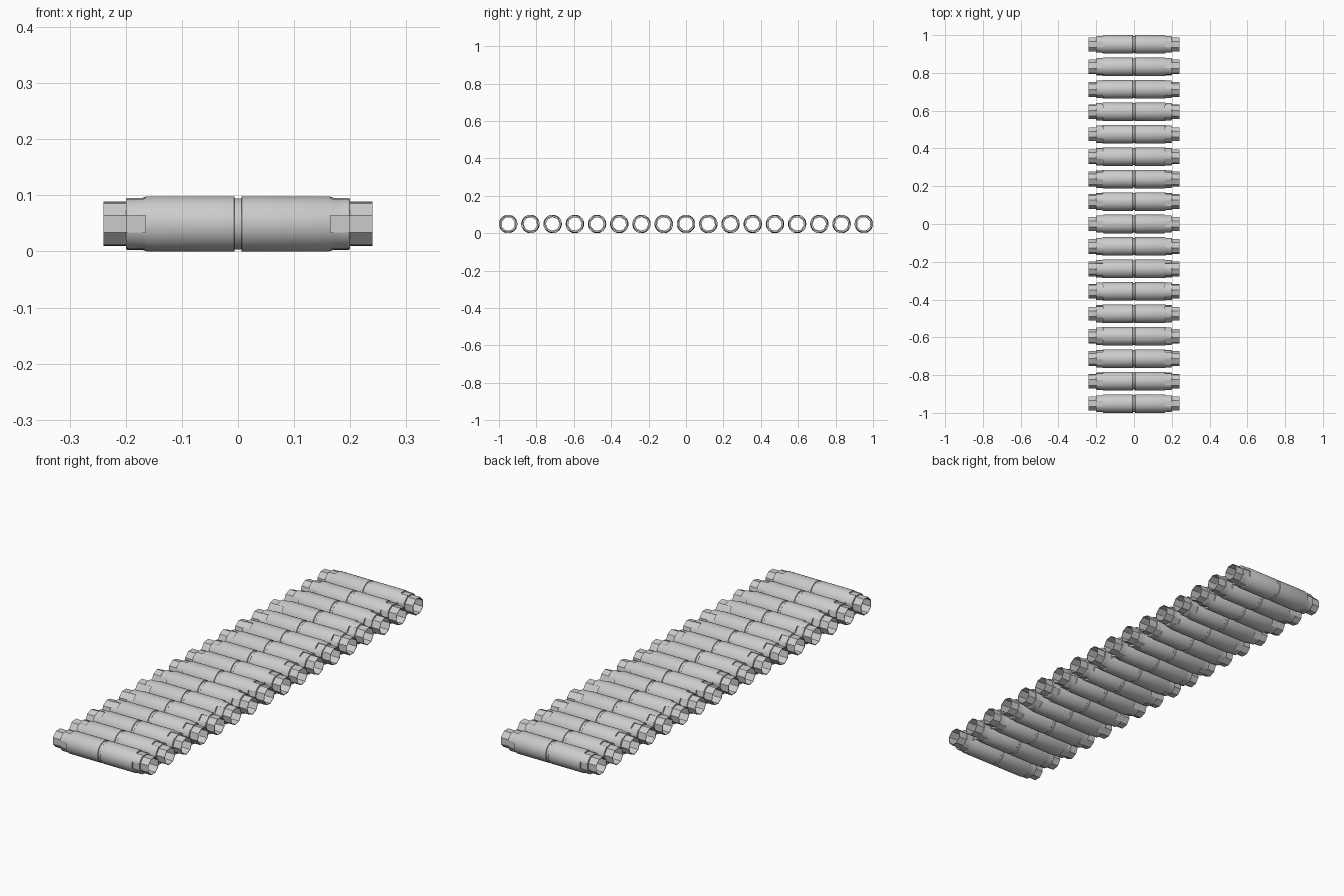
import bpy, bmesh, math

if "Cube" in bpy.data.objects:
    bpy.data.objects.remove(bpy.data.objects["Cube"])

ROLLERS = 17
RADIUS = 0.0492
PITCH = 2 * (1 - RADIUS) / (ROLLERS - 1)

grey = bpy.data.materials.new("light grey metal")
grey.diffuse_color = (0.6, 0.6, 0.6, 1)
grey.use_nodes = True
grey.node_tree.nodes["Principled BSDF"].inputs["Base Color"].default_value = grey.diffuse_color


def lathe(name, profile, sides, phase=0.0):
    """Closed (x, radius) loop revolved about the x axis."""
    bm = bmesh.new()
    rings = []
    for s in range(sides):
        a = phase + 2 * math.pi * s / sides
        rings.append([bm.verts.new((x, r * math.cos(a), r * math.sin(a))) for x, r in profile])
    n = len(profile)
    for s in range(sides):
        p, q = rings[s], rings[(s + 1) % sides]
        for k in range(n):
            m = (k + 1) % n
            bm.faces.new((p[k], p[m], q[m], q[k]))
    bmesh.ops.recalc_face_normals(bm, faces=bm.faces)
    mesh = bpy.data.meshes.new(name)
    bm.to_mesh(mesh)
    bm.free()
    mesh.materials.append(grey)
    ob = bpy.data.objects.new(name, mesh)
    bpy.context.collection.objects.link(ob)
    return ob


def shade(ob):
    bpy.ops.object.select_all(action='DESELECT')
    ob.select_set(True)
    bpy.context.view_layer.objects.active = ob
    bpy.ops.object.shade_smooth_by_angle(angle=math.radians(25))


# Sleeve shell: full barrel, small shoulder, then a narrower collar
half = [(0.006, 0.036), (0.006, RADIUS - 0.001), (0.007, RADIUS), (0.162, RADIUS),
        (0.170, 0.0465), (0.197, 0.0465), (0.200, 0.0445), (0.200, 0.036)]
sleeve = lathe("sleeve", half, 48)

# Four slots cut into the collar
bm = bmesh.new()
for k in range(4):
    a = k * math.pi / 2
    made = bmesh.ops.create_cube(bm, size=1)["verts"]
    for v in made:
        x = 0.19 + v.co.x * 0.05
        y = v.co.y * 0.03
        z = 0.051 + v.co.z * 0.02
        v.co = (x, y * math.cos(a) - z * math.sin(a), y * math.sin(a) + z * math.cos(a))
mesh = bpy.data.meshes.new("slot_cutter")
bm.to_mesh(mesh)
bm.free()
cutter = bpy.data.objects.new("slot_cutter", mesh)
bpy.context.collection.objects.link(cutter)
mod = sleeve.modifiers.new("slots", 'BOOLEAN')
mod.operation = 'DIFFERENCE'
mod.solver = 'EXACT'
mod.object = cutter
bpy.ops.object.select_all(action='DESELECT')
sleeve.select_set(True)
bpy.context.view_layer.objects.active = sleeve
bpy.ops.object.modifier_apply(modifier="slots")
bpy.data.objects.remove(cutter)
shade(sleeve)

# Middle ring in the groove between the sleeves
ring = lathe("middle_ring", [(-0.007, 0.036), (-0.007, 0.0455), (0.007, 0.0455), (0.007, 0.036)], 48)
shade(ring)

# Open octagonal core tube sticking out at both ends
c = math.cos(math.pi / 8)
core = lathe("core_tube", [(-0.24, 0.034 / c), (-0.24, 0.0365 / c),
                           (0.24, 0.0365 / c), (0.24, 0.034 / c)], 8, math.pi / 8)

# Repeat the roller along y, each turned a little further
for i in range(ROLLERS):
    y = (i - (ROLLERS - 1) / 2) * PITCH
    turn = math.radians(11.25 * i)
    for part, spin in ((sleeve, 0), (sleeve, math.pi), (ring, 0), (core, 0)):
        ob = bpy.data.objects.new(part.data.name, part.data)
        ob.location = (0, y, RADIUS)
        ob.rotation_mode = 'XYZ'
        # the opposite sleeve is the same shell turned end for end
        ob.rotation_euler = (turn, 0, spin) if spin == 0 else (-turn, 0, spin)
        bpy.context.collection.objects.link(ob)
for part in (sleeve, ring, core):
    bpy.data.objects.remove(part)
